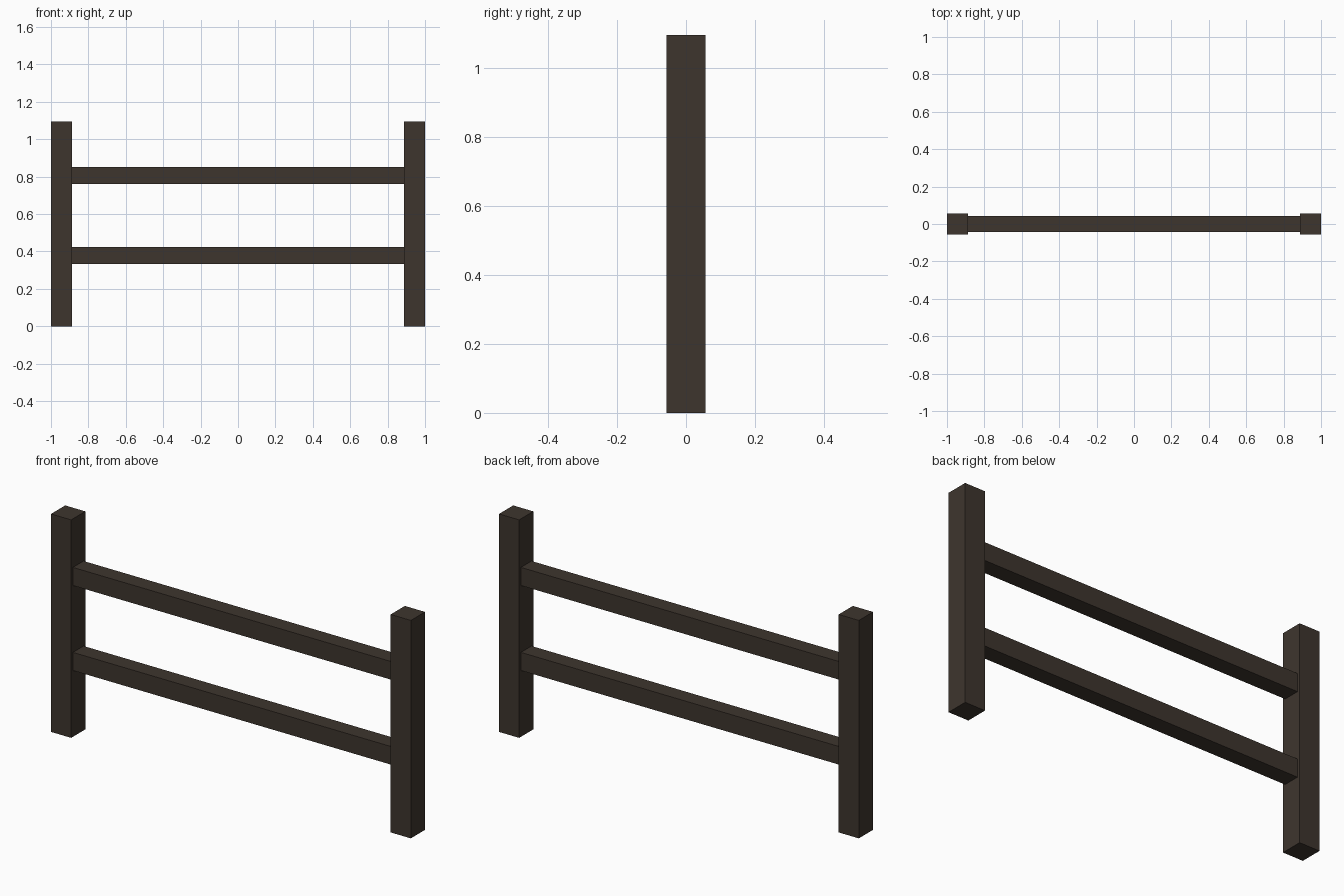
import bpy

if "Cube" in bpy.data.objects:
    bpy.data.objects.remove(bpy.data.objects["Cube"])

# Single dark wood colour
wood = bpy.data.materials.new("dark_wood")
wood.diffuse_color = (0.048, 0.036, 0.027, 1.0)
wood.use_nodes = True
wood.node_tree.nodes["Principled BSDF"].inputs["Base Color"].default_value = wood.diffuse_color


def box(name, x, y, z):
    """Axis-aligned box from (min, max) ranges."""
    ranges = (x, y, z)
    bpy.ops.mesh.primitive_cube_add(size=1, location=[(a + b) / 2 for a, b in ranges])
    ob = bpy.context.object
    ob.name = name
    ob.scale = [b - a for a, b in ranges]
    bpy.ops.object.transform_apply(location=False, rotation=False, scale=True)
    ob.data.materials.append(wood)
    return ob


POST = 0.112      # square post width
HEIGHT = 1.095    # post height
INNER = 1 - POST  # inner face of the posts

# Posts at both ends
box("left_post", (-1, -INNER), (-POST / 2, POST / 2), (0, HEIGHT))
box("right_post", (INNER, 1), (-POST / 2, POST / 2), (0, HEIGHT))

# Rails between the posts
for name, low, high in (("lower_rail", 0.333, 0.424), ("upper_rail", 0.760, 0.851)):
    box(name, (-INNER, INNER), (-0.042, 0.042), (low, high))
